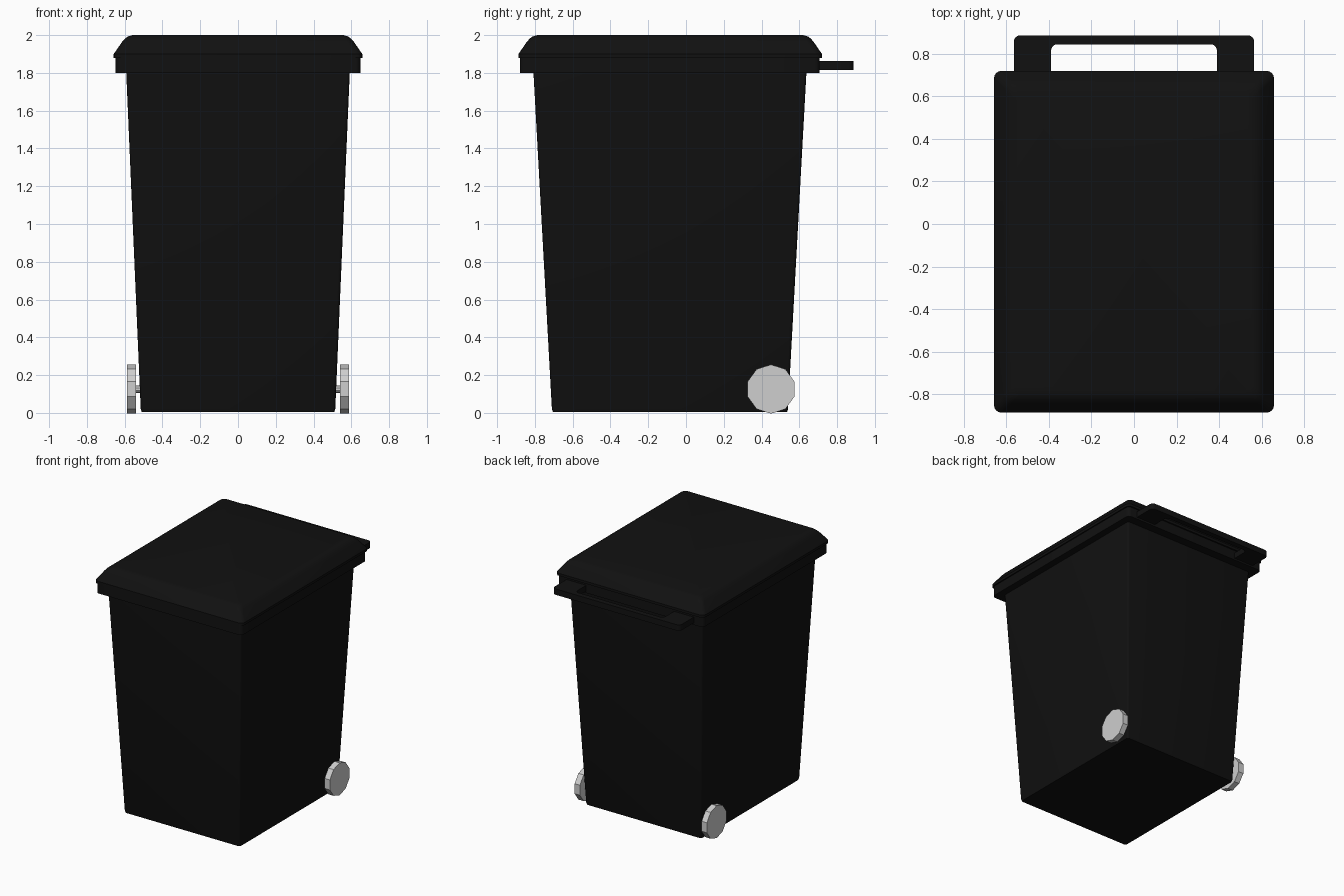
import bpy, bmesh, math
from mathutils import Matrix

if "Cube" in bpy.data.objects:
    bpy.data.objects.remove(bpy.data.objects["Cube"], do_unlink=True)


def material(name, value):
    m = bpy.data.materials.new(name)
    m.use_nodes = True
    colour = (value, value, value, 1)
    m.diffuse_color = colour
    m.node_tree.nodes["Principled BSDF"].inputs["Base Color"].default_value = colour
    return m


black = material("black plastic", 0.0055)
grey = material("light grey", 0.62)


def finish(bm, name, mat, smooth=True):
    bmesh.ops.recalc_face_normals(bm, faces=bm.faces)
    mesh = bpy.data.meshes.new(name)
    bm.to_mesh(mesh)
    bm.free()
    mesh.materials.append(mat)
    obj = bpy.data.objects.new(name, mesh)
    bpy.context.collection.objects.link(obj)
    if smooth:
        bpy.ops.object.select_all(action="DESELECT")
        obj.select_set(True)
        bpy.context.view_layer.objects.active = obj
        bpy.ops.object.shade_smooth_by_angle(angle=math.radians(30))
    return obj


def rounded_ring(bm, hx, y0, y1, z, r, steps=4):
    """Rounded rectangle of vertices at height z."""
    ring = []
    corners = [(hx - r, y1 - r), (r - hx, y1 - r), (r - hx, y0 + r), (hx - r, y0 + r)]
    for i, (cx, cy) in enumerate(corners):
        for s in range(steps + 1):
            a = (i + s / steps) * math.pi / 2
            ring.append(bm.verts.new((cx + r * math.cos(a), cy + r * math.sin(a), z)))
    return ring


def loft(name, sections, mat):
    """Closed solid through rounded rectangles (half width, back, front, z, radius)."""
    bm = bmesh.new()
    rings = [rounded_ring(bm, *s) for s in sections]
    for a, b in zip(rings, rings[1:]):
        for i in range(len(a)):
            j = (i + 1) % len(a)
            bm.faces.new((a[i], a[j], b[j], b[i]))
    bm.faces.new(rings[0])
    bm.faces.new(rings[-1])
    return finish(bm, name, mat)


def cylinder(name, radius, x0, x1, y, z, sides, mat):
    bm = bmesh.new()
    bmesh.ops.create_cone(bm, cap_ends=True, segments=sides, radius1=radius,
                          radius2=radius, depth=x1 - x0)
    # Axis along x, with a flat side resting on the ground
    turn = Matrix.Rotation(math.pi / 2, 4, "Y") @ Matrix.Rotation(math.pi / 2, 4, "Z")
    place = Matrix.Translation(((x0 + x1) / 2, y, z))
    bmesh.ops.transform(bm, matrix=place @ turn, verts=bm.verts)
    return finish(bm, name, mat, smooth=False)


# Tapered bin body
loft("body", [(0.51, -0.705, 0.535, 0.005, 0.015),
              (0.515, -0.71, 0.54, 0.02, 0.015),
              (0.592, -0.808, 0.638, 1.81, 0.015)], black)

# Rim around the mouth
loft("rim", [(0.648, -0.88, 0.708, 1.80, 0.03),
             (0.648, -0.88, 0.708, 1.885, 0.03)], black)

# Domed lid: each step gives inset and height
lid_profile = [(0, 1.88), (0, 1.9), (0.045, 1.965), (0.06, 1.982),
               (0.075, 1.993), (0.1, 2.0)]
loft("lid", [(0.658 - i, -0.887 + i, 0.72 - i, z, 0.035) for i, z in lid_profile], black)

# U-shaped push handle at the back
bm = bmesh.new()
half = [(0.565, 0.68), (0.565, 0.887), (0.39, 0.845), (0.39, 0.68)]
outer, inner = half[:2], half[2:]
outline = (outer + [(-x, y) for x, y in reversed(outer)]
           + [(-x, y) for x, y in reversed(inner)] + inner)
base = bm.faces.new([bm.verts.new((x, y, 1.815)) for x, y in outline])
new = bmesh.ops.extrude_face_region(bm, geom=[base])["geom"]
bmesh.ops.translate(bm, vec=(0, 0, 0.047),
                    verts=[v for v in new if isinstance(v, bmesh.types.BMVert)])
uprights = [e for e in bm.edges
            if abs(e.verts[0].co.z - e.verts[1].co.z) > 0.01 and e.verts[0].co.y > 0.8]
bmesh.ops.bevel(bm, geom=uprights, offset=0.03, segments=4, profile=0.5, affect="EDGES")
finish(bm, "handle", black)

# Axle and wheels
WHEEL_Y, WHEEL_Z = 0.45, 0.126
cylinder("axle", 0.02, -0.55, 0.55, WHEEL_Y, WHEEL_Z, 10, grey)
for side, x0, x1 in (("left", 0.54, 0.587), ("right", -0.587, -0.54)):
    cylinder(side + "_wheel", 0.13, x0, x1, WHEEL_Y, WHEEL_Z, 10, grey)
